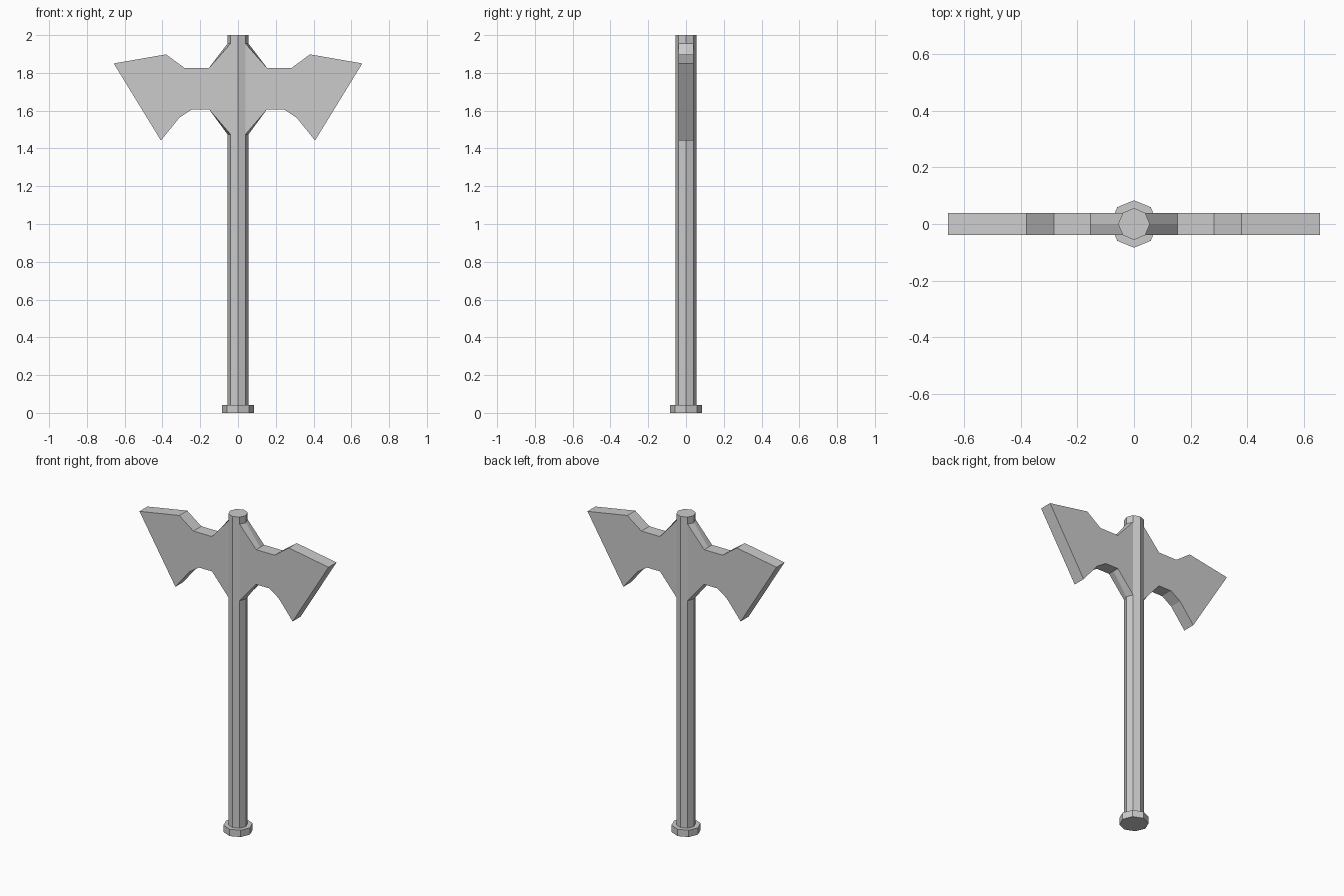
import bpy, bmesh, math

if "Cube" in bpy.data.objects:
    bpy.data.objects.remove(bpy.data.objects["Cube"])

SHAFT_R = 0.056
FACE = SHAFT_R * math.cos(math.pi / 4)


def octagon(name, radius, z0, z1):
    """Eight-sided prism with corners on the x and y axes."""
    bpy.ops.mesh.primitive_cylinder_add(vertices=8, radius=radius, depth=z1 - z0,
                                        location=(0, 0, (z0 + z1) / 2))
    bpy.context.object.name = name
    bpy.context.object.data.name = name


# Shaft and pommel
octagon("shaft", SHAFT_R, 0.043, 2.0)
octagon("pommel", 0.084, 0.0, 0.043)

# Axe blade outline, from upper root round the cutting edge to lower root
OUTLINE = [(0.154, 1.826), (0.283, 1.826), (0.381, 1.898), (0.658, 1.85),
           (0.408, 1.442), (0.31, 1.563), (0.243, 1.607), (0.153, 1.607)]


def blade(name, side):
    """Slab whose root wraps the shaft's side corner."""
    bm = bmesh.new()
    rings = []
    for y, root in ((-FACE, FACE), (0, SHAFT_R), (FACE, FACE)):
        pts = [(root, 1.955)] + OUTLINE + [(root, 1.475)]
        rings.append([bm.verts.new((side * x, y, z)) for x, z in pts])
    bm.faces.new(rings[0])
    bm.faces.new(rings[2])
    n = len(rings[0])
    for i in range(n):
        j = (i + 1) % n
        for a, b in zip(rings, rings[1:]):
            bm.faces.new((a[i], a[j], b[j], b[i]))
    # The outer rim is flat across its thickness, so drop its middle edges
    mid = [e for e in bm.edges
           if all(v in rings[1][1:-1] for v in e.verts)]
    bmesh.ops.dissolve_edges(bm, edges=mid, use_verts=True)
    bmesh.ops.recalc_face_normals(bm, faces=bm.faces)
    mesh = bpy.data.meshes.new(name)
    bm.to_mesh(mesh)
    bm.free()
    bpy.context.collection.objects.link(bpy.data.objects.new(name, mesh))


# Mirrored pair of blades
blade("blade_right", 1)
blade("blade_left", -1)
